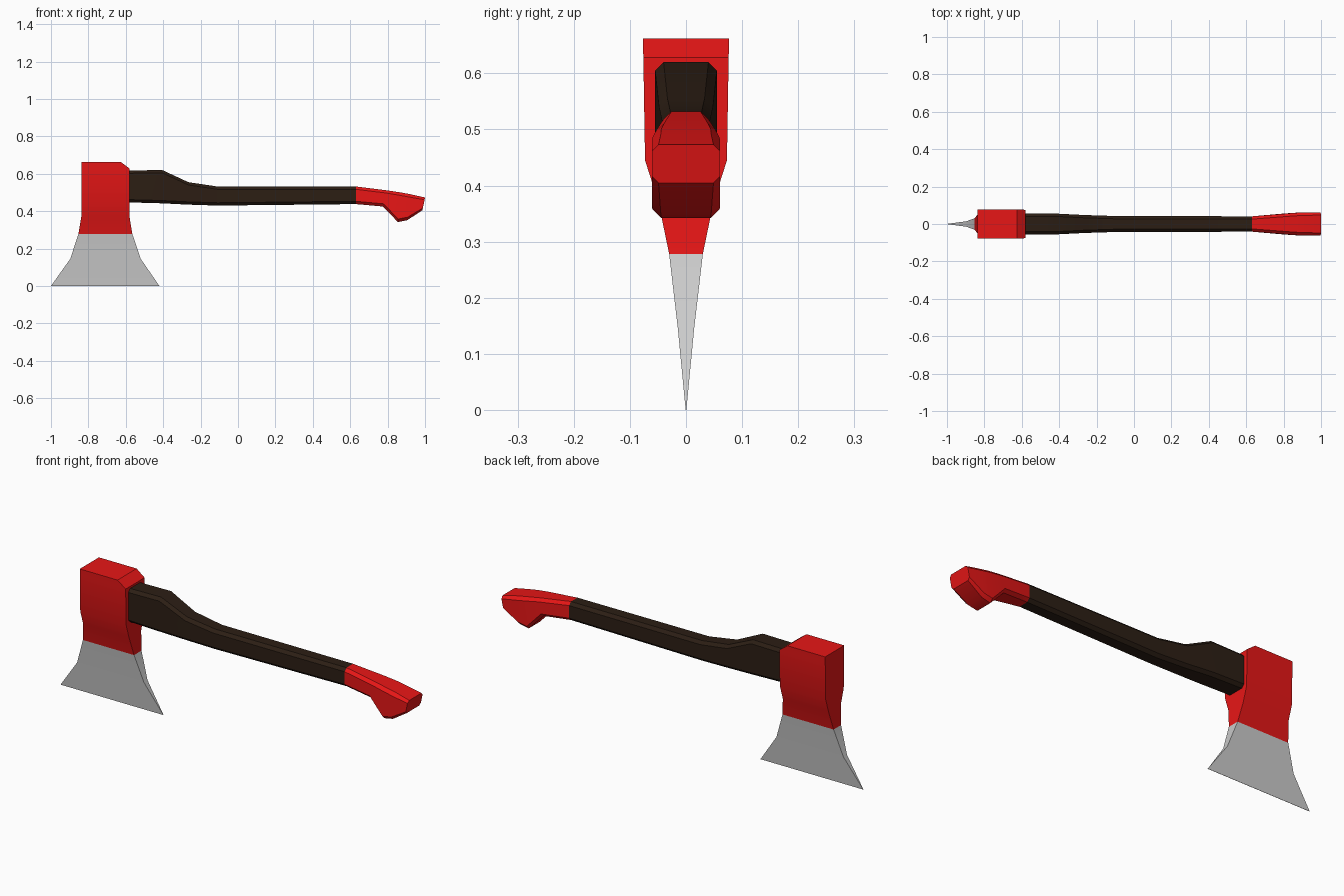
import bpy, bmesh, math

if "Cube" in bpy.data.objects:
    bpy.data.objects.remove(bpy.data.objects["Cube"])


def material(name, rgb):
    m = bpy.data.materials.new(name)
    m.diffuse_color = (*rgb, 1)
    m.use_nodes = True
    m.node_tree.nodes["Principled BSDF"].inputs["Base Color"].default_value = m.diffuse_color
    return m


def loft(name, rings, mat=None, angle=30):
    """Skin a list of equal-length point rings and cap both ends."""
    bm = bmesh.new()
    rows = [[bm.verts.new(p) for p in ring] for ring in rings]
    n = len(rows[0])
    for a, b in zip(rows, rows[1:]):
        for i in range(n):
            j = (i + 1) % n
            bm.faces.new((a[i], a[j], b[j], b[i]))
    bm.faces.new(rows[0])
    bm.faces.new(rows[-1])
    bmesh.ops.remove_doubles(bm, verts=bm.verts, dist=1e-5)
    bmesh.ops.recalc_face_normals(bm, faces=bm.faces)
    me = bpy.data.meshes.new(name)
    bm.to_mesh(me)
    bm.free()
    ob = bpy.data.objects.new(name, me)
    bpy.context.collection.objects.link(ob)
    if mat:
        me.materials.append(mat)
    bpy.ops.object.select_all(action='DESELECT')
    ob.select_set(True)
    bpy.context.view_layer.objects.active = ob
    bpy.ops.object.shade_smooth_by_angle(angle=math.radians(angle))
    return ob


def slab(z, x0, x1, hy):
    """Horizontal rectangle of the axe head."""
    return [(x0, -hy, z), (x1, -hy, z), (x1, hy, z), (x0, hy, z)]


def octagon(top, bottom, hy, c=0.015):
    """Chamfered handle section between a top and a bottom (x, z) point."""
    f = c / math.dist(top, bottom)

    def at(t, y):
        return (top[0] + (bottom[0] - top[0]) * t, y,
                top[1] + (bottom[1] - top[1]) * t)
    side = [(0, hy - c), (f, hy), (1 - f, hy), (1, hy - c)]
    return [at(t, y) for t, y in side] + [at(t, -y) for t, y in reversed(side)]


red = material("red_paint", (0.8, 0.008, 0.008))
brown = material("dark_wood", (0.025, 0.013, 0.007))

# Steel blade, flaring to the cutting edge
loft("blade", [
    slab(0.0, -1.0, -0.42, 0.0006),
    slab(0.145, -0.897, -0.52, 0.0145),
    slab(0.278, -0.853, -0.565, 0.03),
])

# Painted head with a sloped top corner on the handle side
loft("axe_head", [
    slab(0.278, -0.853, -0.565, 0.03),
    slab(0.37, -0.838, -0.58, 0.049),
    slab(0.445, -0.838, -0.58, 0.073),
    slab(0.628, -0.838, -0.58, 0.076),
    slab(0.662, -0.838, -0.625, 0.077),
], red)

# Wooden handle
handle = [(-0.62, 0.617, 0.448, 0.055), (-0.405, 0.62, 0.442, 0.055),
          (-0.265, 0.555, 0.435, 0.048), (-0.11, 0.532, 0.43, 0.043),
          (0.63, 0.532, 0.438, 0.041)]
loft("handle", [octagon((x, t), (x, b), hy) for x, t, b, hy in handle], brown)

# Painted grip with a hooked knob
loft("grip", [
    octagon((0.63, 0.532), (0.63, 0.438), 0.041),
    octagon((0.80, 0.511), (0.775, 0.425), 0.054),
    octagon((0.865, 0.501), (0.855, 0.342), 0.06, 0.016),
    octagon((0.92, 0.491), (0.905, 0.352), 0.061, 0.016),
    octagon((1.0, 0.473), (0.986, 0.405), 0.061, 0.012),
], red)
